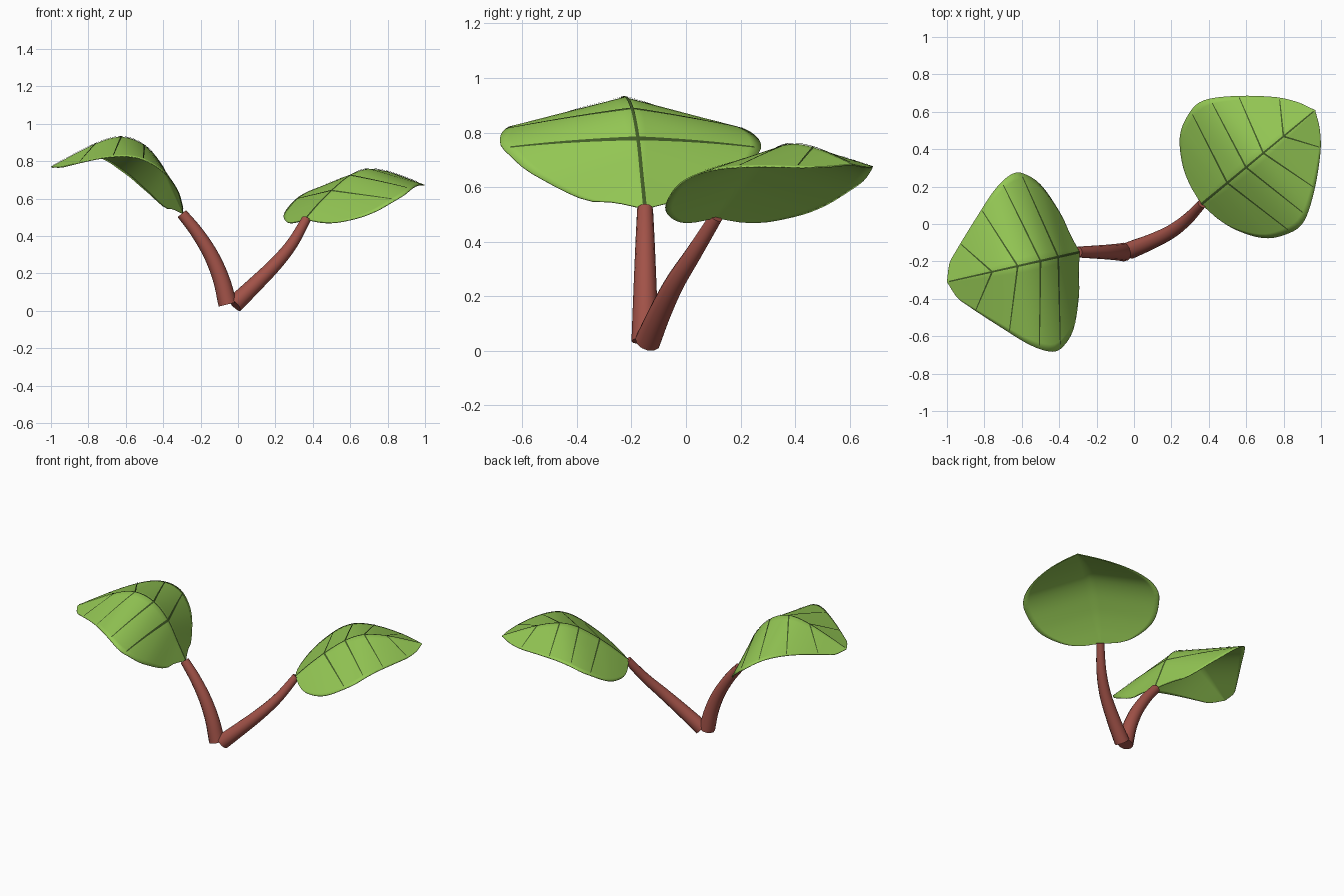
import bpy, bmesh, math
from mathutils import Vector

if "Cube" in bpy.data.objects:
    bpy.data.objects.remove(bpy.data.objects["Cube"])


def material(name, rgb):
    m = bpy.data.materials.new(name)
    m.diffuse_color = (*rgb, 1)
    m.use_nodes = True
    m.node_tree.nodes["Principled BSDF"].inputs["Base Color"].default_value = m.diffuse_color
    return m


LEAF = material("leaf_green", (0.30, 0.58, 0.09))
VEIN = material("vein_dark_green", (0.055, 0.11, 0.02))
STEM = material("stem_red_brown", (0.36, 0.085, 0.065))


def smooth_curve(pts):
    """Smooth function through (x, y) points."""
    n = len(pts)
    slopes = []
    for i in range(n):
        p, q = pts[max(i - 1, 0)], pts[min(i + 1, n - 1)]
        slopes.append((q[1] - p[1]) / (q[0] - p[0]))

    def f(x):
        x = min(max(x, pts[0][0]), pts[-1][0])
        i = 0
        while i < n - 2 and x > pts[i + 1][0]:
            i += 1
        (x0, y0), (x1, y1) = pts[i], pts[i + 1]
        w = x1 - x0
        t = (x - x0) / w
        return ((2*t**3 - 3*t*t + 1) * y0 + (t**3 - 2*t*t + t) * w * slopes[i]
                + (3*t*t - 2*t**3) * y1 + (t**3 - t*t) * w * slopes[i + 1])
    return f


def finish(name, bm, mat, thickness=0, doubles=True, angle=40):
    if doubles:
        bmesh.ops.remove_doubles(bm, verts=bm.verts, dist=1e-5)
    mesh = bpy.data.meshes.new(name)
    bm.to_mesh(mesh)
    bm.free()
    mesh.materials.append(mat)
    ob = bpy.data.objects.new(name, mesh)
    bpy.context.collection.objects.link(ob)
    if thickness:
        mod = ob.modifiers.new("thickness", "SOLIDIFY")
        mod.thickness = thickness
        mod.offset = -1
    bpy.ops.object.select_all(action="DESELECT")
    ob.select_set(True)
    bpy.context.view_layer.objects.active = ob
    bpy.ops.object.shade_smooth_by_angle(angle=math.radians(angle))
    return ob


def grid_faces(bm, rows):
    for r0, r1 in zip(rows, rows[1:]):
        for j in range(len(r0) - 1):
            bm.faces.new((r0[j], r1[j], r1[j + 1], r0[j + 1]))


def make_leaf(side, base, tip, width_pts, rib_pts, droop, base_droop, veins):
    base, tip = Vector(base), Vector(tip)
    length = (tip - base).length
    d = (tip - base) / length
    s = Vector((-d.y, d.x))
    half, rib = smooth_curve(width_pts), smooth_curve(rib_pts)

    def point(a, v, lift=0.0):
        p = base + d * a + s * v
        fall = abs(v) * (droop + base_droop * (1 - a / length) ** 2)
        return (p.x, p.y, rib(a) - fall + lift)

    # Blade
    bm = bmesh.new()
    rows, n, m = [], 44, 12
    for i in range(n + 1):
        a = length * (1 - math.cos(math.pi * i / n)) / 2
        h = max(half(a), 0) if 0 < i < n else 0
        rows.append([bm.verts.new(point(a, h * j / m)) for j in range(-m, m + 1)])
    grid_faces(bm, rows)
    finish(side + "_leaf_blade", bm, LEAF, thickness=0.005)

    # Central rib and branching veins, laid just above the blade
    bm = bmesh.new()

    def strip(path, w0, w1, steps=24):
        rows = []
        for i in range(steps + 1):
            t = i / steps
            a, v = path(t)
            a2, v2 = path(t + 0.01)
            along = Vector((a2 - a, v2 - v)).normalized()
            w = (w0 + (w1 - w0) * t) / 2
            rows.append([bm.verts.new(point(a - along.y * w * k, v + along.x * w * k, 0.004))
                         for k in (-1, 0, 1)])
        grid_faces(bm, rows)

    strip(lambda t: (t * length * 0.985, 0), 0.014, 0.007, 40)
    for a0, a1, v1 in veins:
        for k in (-1, 1):
            strip(lambda t: (a0 + (a1 - a0) * t, k * v1 * t), 0.009, 0.005)
    finish(side + "_leaf_veins", bm, VEIN)


def make_stem(name, pts, r0, r1, sides=12, steps=20):
    """Tapered tube with flat ends along a smooth path."""
    n = len(pts) - 1
    axes = [smooth_curve([(i / n, p[k]) for i, p in enumerate(pts)]) for k in range(3)]

    def at(t):
        return Vector([f(t) for f in axes])
    bm = bmesh.new()
    rings = []
    for i in range(steps + 1):
        t = i / steps
        along = (at(t + 0.01) - at(t - 0.01)).normalized()
        u = along.cross(Vector((0, 1, 0))).normalized()
        w = along.cross(u)
        r = r0 + (r1 - r0) * t
        rings.append([bm.verts.new(at(t) + r * (math.cos(q) * u + math.sin(q) * w))
                      for q in [2 * math.pi * j / sides for j in range(sides)]])
    for a, b in zip(rings, rings[1:]):
        for j in range(sides):
            k = (j + 1) % sides
            bm.faces.new((a[j], a[k], b[k], b[j]))
    bm.faces.new(rings[0])
    bm.faces.new(rings[-1])
    bmesh.ops.recalc_face_normals(bm, faces=bm.faces)
    finish(name, bm, STEM)


# Stems
make_stem("left_stem", [(-0.055, -0.15, 0.035), (-0.09, -0.15, 0.17), (-0.145, -0.15, 0.30),
                        (-0.22, -0.15, 0.42), (-0.30, -0.15, 0.52)], 0.05, 0.029)
make_stem("right_stem", [(-0.02, -0.14, 0.035), (0.09, -0.095, 0.14), (0.20, -0.04, 0.25),
                         (0.29, 0.03, 0.36), (0.365, 0.11, 0.49)], 0.048, 0.025)

# Leaves
make_leaf("left", (-0.29, -0.15), (-1.0, -0.31),
          [(0, 0), (0.03, 0.11), (0.05, 0.21), (0.12, 0.39), (0.2, 0.475), (0.26, 0.488),
           (0.364, 0.43), (0.49, 0.31), (0.655, 0.14), (0.695, 0.09), (0.728, 0)],
          [(0, 0.52), (0.05, 0.63), (0.118, 0.775), (0.215, 0.885), (0.34, 0.93),
           (0.48, 0.895), (0.73, 0.77)], 0.2, 0.2,
          [(0.118, 0.21, 0.46), (0.215, 0.32, 0.44), (0.34, 0.46, 0.33), (0.48, 0.61, 0.18)])
make_leaf("right", (0.36, 0.105), (0.97, 0.61),
          [(0, 0), (0.019, 0.119), (0.058, 0.229), (0.14, 0.35), (0.24, 0.41), (0.348, 0.425),
           (0.49, 0.345), (0.67, 0.19), (0.747, 0.09), (0.79, 0)],
          [(0, 0.49), (0.09, 0.57), (0.18, 0.64), (0.31, 0.722), (0.42, 0.757),
           (0.57, 0.745), (0.79, 0.685)], 0.24, 0.05,
          [(0.18, 0.27, 0.40), (0.31, 0.39, 0.38), (0.43, 0.52, 0.31), (0.57, 0.68, 0.165)])
